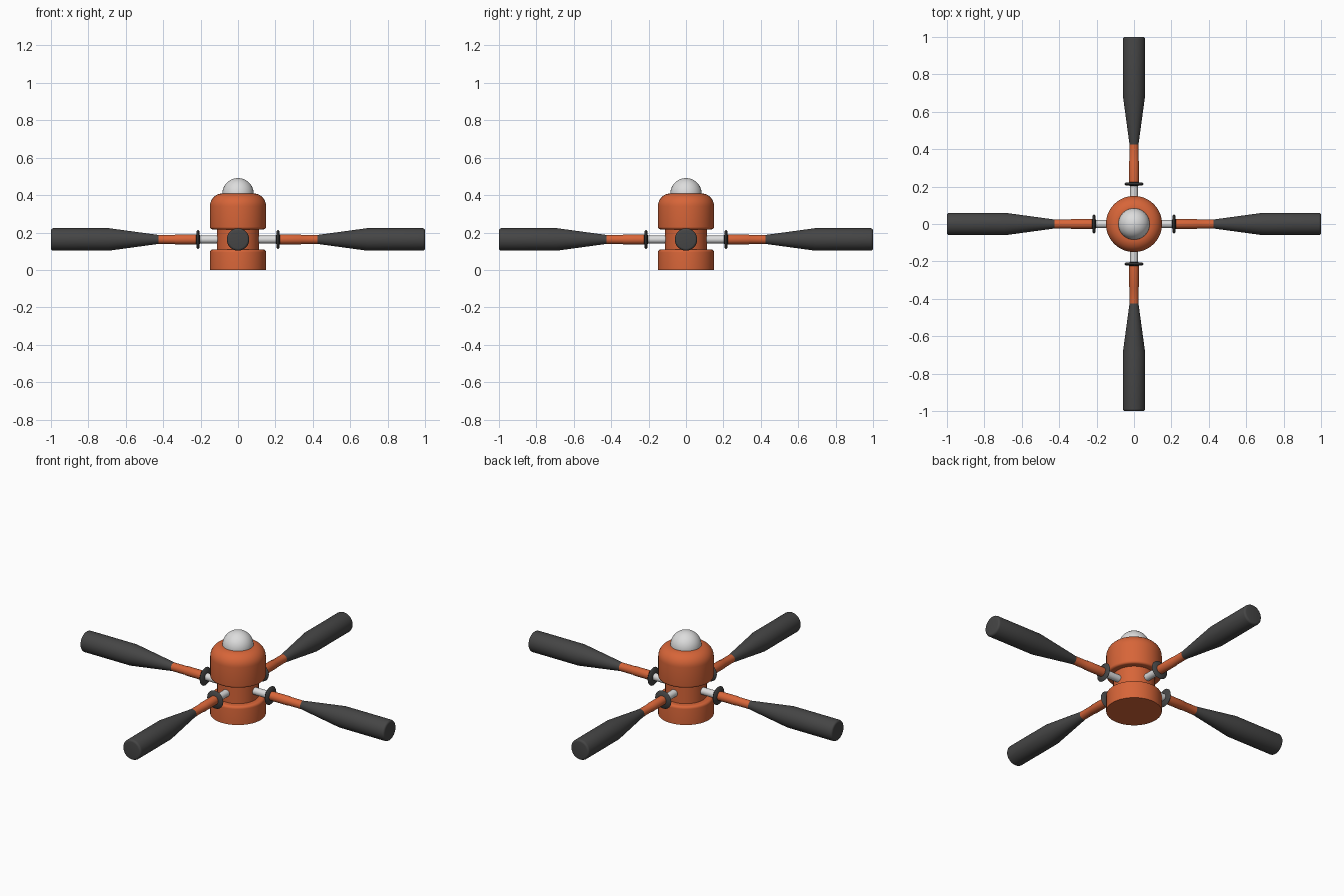
import bpy, math
from mathutils import Matrix

if "Cube" in bpy.data.objects:
    bpy.data.objects.remove(bpy.data.objects["Cube"])


def material(name, rgb):
    m = bpy.data.materials.new(name)
    m.diffuse_color = (*rgb, 1)
    m.use_nodes = True
    m.node_tree.nodes["Principled BSDF"].inputs["Base Color"].default_value = m.diffuse_color
    return m


ORANGE = material("orange", (0.68, 0.13, 0.04))
DARK = material("dark grey", (0.06, 0.06, 0.06))
WHITE = material("light grey", (0.72, 0.72, 0.72))


def arc(r0, z0, rad, a0, a1, n=8):
    """Rounded corner points around centre (r0, z0), angles in degrees."""
    return [(r0 + rad * math.cos(math.radians(a0 + (a1 - a0) * i / n)),
             z0 + rad * math.sin(math.radians(a0 + (a1 - a0) * i / n))) for i in range(n + 1)]


def lathe(name, profile, mat, sides=48, matrix=None):
    """Spin a (radius, height) profile about z and cap both ends."""
    verts, faces = [], []
    for r, z in profile:
        for k in range(sides):
            a = 2 * math.pi * k / sides
            verts.append((r * math.cos(a), r * math.sin(a), z))
    for j in range(len(profile) - 1):
        for k in range(sides):
            n = (k + 1) % sides
            faces.append((j * sides + k, j * sides + n, (j + 1) * sides + n, (j + 1) * sides + k))
    faces.append(tuple(reversed(range(sides))))
    faces.append(tuple(range((len(profile) - 1) * sides, len(profile) * sides)))
    mesh = bpy.data.meshes.new(name)
    mesh.from_pydata(verts, [], faces)
    if matrix:
        mesh.transform(matrix)
    mesh.materials.append(mat)
    obj = bpy.data.objects.new(name, mesh)
    bpy.context.collection.objects.link(obj)
    bpy.ops.object.select_all(action='DESELECT')
    obj.select_set(True)
    bpy.context.view_layer.objects.active = obj
    bpy.ops.object.shade_smooth_by_angle(angle=math.radians(35))
    return obj


# Central body: base, recessed neck and rounded head
body = [(0.15, 0)] + arc(0.135, 0.094, 0.015, 0, 90, 5) + [(0.112, 0.109), (0.112, 0.217)]
body += arc(0.137, 0.23, 0.013, -90, 0, 5) + arc(0.082, 0.341, 0.068, 0, 90, 10)
lathe("body", body, ORANGE)

# Dome on top
lathe("dome", arc(0, 0.407, 0.084, 0, 89, 14), WHITE)

# Four arms: rod, collar, grip sleeve and flared handle
parts = {
    "rod": ([(0.021, 0.09), (0.021, 0.22)], WHITE),
    "collar": ([(0.012, 0.203), (0.045, 0.207), (0.053, 0.214), (0.045, 0.221), (0.012, 0.225)], DARK),
    "sleeve": ([(0.026, 0.215), (0.026, 0.335), (0.024, 0.34), (0.024, 0.44)], ORANGE),
    "handle": ([(0.024, 0.425), (0.06, 0.69)] + arc(0.048, 0.988, 0.012, 0, 90, 4), DARK),
}
for i, side in enumerate(("right", "back", "left", "front")):
    place = (Matrix.Translation((0, 0, 0.163)) @ Matrix.Rotation(i * math.pi / 2, 4, 'Z')
             @ Matrix.Rotation(math.pi / 2, 4, 'Y'))
    for name, (profile, mat) in parts.items():
        lathe(f"{side}_{name}", profile, mat, 32, place)
